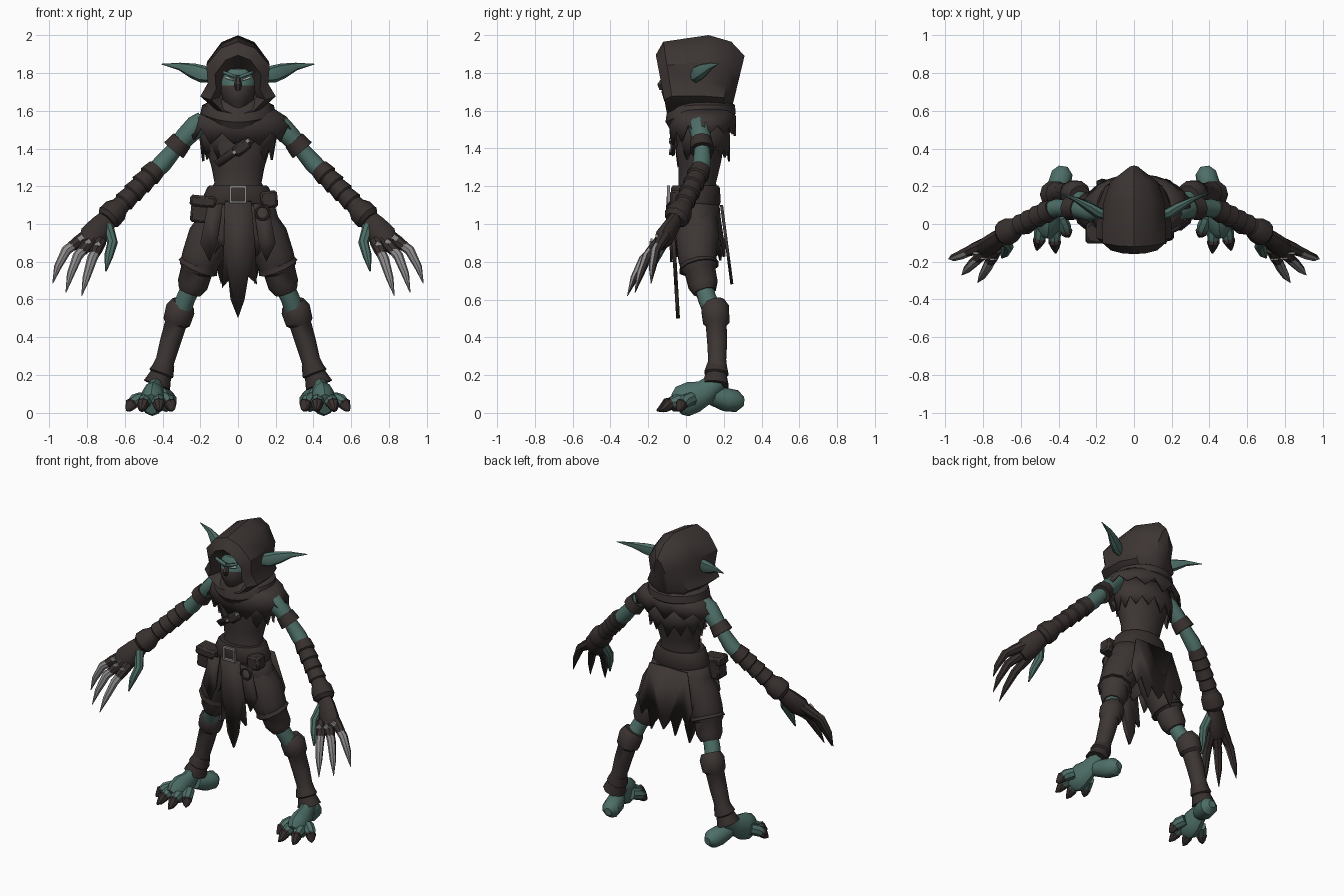
import bpy, bmesh, math, random
from mathutils import Vector

random.seed(4)
if "Cube" in bpy.data.objects:
    bpy.data.objects.remove(bpy.data.objects["Cube"])


def material(name, rgb):
    m = bpy.data.materials.new(name)
    m.use_nodes = True
    m.diffuse_color = (*rgb, 1)
    m.node_tree.nodes["Principled BSDF"].inputs["Base Color"].default_value = (*rgb, 1)
    return m


CLOTH = material("dark_cloth", (0.046, 0.036, 0.034))
LEATHER = material("dark_leather", (0.038, 0.029, 0.027))
SKIN = material("green_skin", (0.075, 0.155, 0.135))
STEEL = material("worn_steel", (0.27, 0.26, 0.26))
EYE = material("pale_eye", (0.4, 0.45, 0.42))


def finish(name, bm, mats, mirror=False, rule=None, thick=0.0):
    bmesh.ops.recalc_face_normals(bm, faces=bm.faces)
    if rule:
        for f in bm.faces:
            f.material_index = rule(f.calc_center_median(), f.normal)
    me = bpy.data.meshes.new(name)
    bm.to_mesh(me)
    bm.free()
    ob = bpy.data.objects.new(name, me)
    bpy.context.collection.objects.link(ob)
    for m in mats:
        me.materials.append(m)
    if thick:
        ob.modifiers.new("Thickness", "SOLIDIFY").thickness = thick
    if mirror:
        ob.modifiers.new("Mirror", "MIRROR")
    bpy.ops.object.select_all(action="DESELECT")
    ob.select_set(True)
    bpy.context.view_layer.objects.active = ob
    bpy.ops.object.shade_smooth_by_angle(angle=math.radians(38))
    return ob


def skin_loops(bm, loops, caps=True):
    rows = [[bm.verts.new(p) for p in loop] for loop in loops]
    for a, b in zip(rows, rows[1:]):
        for i in range(len(a)):
            j = (i + 1) % len(a)
            bm.faces.new((a[i], a[j], b[j], b[i]))
    if caps:
        bm.faces.new(rows[0])
        bm.faces.new(rows[-1])


def limb(name, pts, *mats, sides=10, flat=1.0, mirror=True, rule=None):
    """Tapered tube through (x, y, z, radius) points."""
    ps = [Vector(p[:3]) for p in pts]
    whole = (ps[-1] - ps[0]).normalized()
    ref = Vector((1, 0, 0)) if abs(whole.y) > 0.7 else Vector((0, 1, 0))
    loops = []
    for k, p in enumerate(ps):
        t = (ps[min(k + 1, len(ps) - 1)] - ps[max(k - 1, 0)]).normalized()
        u = t.cross(ref).normalized()
        v = u.cross(t)
        turn = [math.tau * i / sides for i in range(sides)]
        loops.append([p + pts[k][3] * (u * math.cos(a) + v * math.sin(a) * flat) for a in turn])
    bm = bmesh.new()
    skin_loops(bm, loops)
    return finish(name, bm, mats, mirror, rule)


def wraps(name, a, b, count, mat=LEATHER):
    """Overlapping bandage bands between two (x, y, z, radius) ends."""
    a, b = Vector(a), Vector(b)
    pts = []
    for i in range(count):
        for f, s in ((0.02, 0.93), (0.9, 1.1)):
            p = a.lerp(b, (i + f) / count)
            pts.append((p.x, p.y, p.z, p.w * s))
    return limb(name, pts, mat)


def garment(name, rows, mat, hem=0.0, dip=0.0, sides=26, rule=None, mats=None):
    """Horizontal ellipses (z, half width, front y, back y), ragged last edge."""
    loops = []
    for k, (z, rx, yf, yb) in enumerate(rows):
        loop = []
        for i in range(sides):
            a = math.tau * i / sides
            h = z - dip * max(0, -math.sin(a)) ** 2 * k / len(rows)
            if hem and k == len(rows) - 1:
                h += hem * random.uniform(0.3, 0.9) * (-1) ** i
            loop.append((rx * math.cos(a), (yf + yb) / 2 + (yb - yf) / 2 * math.sin(a), h))
        loops.append(loop)
    bm = bmesh.new()
    skin_loops(bm, loops, caps=not hem)
    return finish(name, bm, mats or [mat], rule=rule, thick=0.012 if hem else 0)


def panel(name, outline, y_top, y_low, mat, thick=0.014, mirror=False):
    """Flat cut piece from an (x, z) outline, leaning from y_top to y_low."""
    zs = [z for _, z in outline]
    lo, hi = min(zs), max(zs)
    bm = bmesh.new()
    bm.faces.new([bm.verts.new((x, y_low + (y_top - y_low) * (z - lo) / (hi - lo), z)) for x, z in outline])
    return finish(name, bm, [mat], mirror, thick=thick)


def box(name, at, size, mat, tilt=0.0, bevel=0.012):
    bm = bmesh.new()
    bmesh.ops.create_cube(bm, size=1)
    bmesh.ops.scale(bm, vec=size, verts=bm.verts)
    if bevel:
        bmesh.ops.bevel(bm, geom=bm.edges[:], offset=bevel, segments=1, affect="EDGES")
    ob = finish(name, bm, [mat])
    ob.location, ob.rotation_euler = at, (0, tilt, 0)
    return ob


# Hood: angular sections swept from the face opening to the rear point
half = [(0, 1), (.45, .83), (.84, .35), (.8, -.15), (1, -.5), (.55, -.9), (0, -1)]
outline = half + [(-x, z) for x, z in half[-2:0:-1]]
loops = []
for y, lean, w, top, low in ((-.02, -.05, .1, 1.83, 1.62), (-.1, -.06, .145, 1.895, 1.58),
                             (-.06, -.06, .2, 1.965, 1.58), (.08, .04, .195, 2, 1.57),
                             (.19, .05, .15, 1.965, 1.57), (.24, .07, .05, 1.89, 1.6)):
    loops.append([(x * w, y + lean * (z + 1) / 2, low + (top - low) * (z + 1) / 2) for x, z in outline])
bm = bmesh.new()
skin_loops(bm, loops)
finish("hood", bm, [CLOTH])

# Face, mask and eyes
garment("head", [(1.59, .04, -.08, .1), (1.65, .08, -.115, .1), (1.7, .095, -.13, .1), (1.735, .1, -.12, .1),
                 (1.785, .1, -.11, .1), (1.82, .08, -.09, .1)], CLOTH, sides=16,
        mats=[CLOTH, SKIN], rule=lambda c, n: int(c.z > 1.725))
panel("eye", [(.02, 1.757), (.07, 1.772), (.065, 1.785), (.025, 1.768)], -.118, -.118, EYE, .008, True)
panel("brow", [(.005, 1.768), (.08, 1.795), (.08, 1.812), (.005, 1.785)], -.112, -.116, SKIN, .02, True)
limb("nose", [(0, -.11, 1.785, .012), (0, -.135, 1.735, .02), (0, -.13, 1.71, .012)], CLOTH, sides=6, mirror=False)

# Long pointed ears
limb("ear", [(.13, .04, 1.785, .035), (.19, .06, 1.795, .046), (.24, .09, 1.812, .04),
             (.31, .13, 1.835, .02), (.405, .17, 1.847, .002)], SKIN, flat=.65, sides=8)

# Neck scarf and ragged shoulder cape
garment("scarf", [(1.66, .13, -.07, .22), (1.63, .19, -.1, .26), (1.585, .2, -.11, .265), (1.54, .16, -.07, .23)],
        CLOTH, dip=.09)
cape = garment("shoulder_cape", [(1.62, .16, -.07, .24), (1.57, .24, -.09, .265), (1.5, .285, -.085, .265)],
               CLOTH, hem=.045, dip=.09)
cape.location.x = .015
garment("vest_rags", [(1.55, .19, -.04, .22), (1.46, .205, -.055, .235), (1.38, .19, -.045, .235)], CLOTH, hem=.06)

# Torso and chest strap
garment("vest", [(1.6, .15, -.02, .2), (1.5, .185, -.05, .22), (1.4, .17, -.055, .2), (1.3, .14, -.04, .18),
                 (1.22, .125, -.04, .16), (1.12, .17, -.05, .17)], CLOTH)
panel("chest_strap", [(-.13, 1.33), (-.1, 1.3), (.14, 1.47), (.11, 1.5)], -.07, -.045, LEATHER)
box("strap_patch", (.02, -.07, 1.405), (.1, .025, .06), LEATHER, -.65)
for x, z in ((-.02, 1.38), (.05, 1.44)):
    box("strap_stud", (x, -.085, z), (.02, .012, .02), STEEL, -.65, 0)

# Belt, buckle, pouches and ring
garment("belt", [(1.205, .15, -.07, .17), (1.19, .165, -.08, .18), (1.12, .195, -.085, .185), (1.1, .19, -.075, .18)], LEATHER)
for s in (-1, 1):
    box("buckle_side", (.04 * s, -.093, 1.157), (.012, .016, .09), STEEL, 0, 0)
    box("buckle_bar", (0, -.093, 1.157 + .04 * s), (.08, .016, .012), STEEL, 0, 0)
box("large_pouch", (-.185, -.04, 1.07), (.13, .1, .13), LEATHER, .1)
box("large_pouch_flap", (-.185, -.048, 1.12), (.14, .11, .06), LEATHER, .1)
box("small_pouch", (.165, -.04, 1.13), (.09, .09, .09), LEATHER, -.1)
bpy.ops.mesh.primitive_torus_add(location=(.13, -.1, 1.06), rotation=(math.pi / 2, 0, 0), major_radius=.036,
                                 minor_radius=.007, major_segments=16, minor_segments=6)
bpy.context.object.name = "belt_ring"
bpy.context.object.data.materials.append(LEATHER)

# Ragged skirt and hanging cloth strips
garment("skirt", [(1.13, .185, -.07, .175), (1.03, .215, -.075, .185), (.93, .245, -.07, .2), (.86, .255, -.05, .21)],
        CLOTH, hem=.07)
panel("front_cloth", [(-.07, 1.12), (.07, 1.12), (.09, .9), (.1, .68), (.055, .72), (.035, .6), (0, .5),
                      (-.04, .6), (-.05, .7), (-.085, .66), (-.075, .9)], -.088, -.052, CLOTH, .02)
panel("side_strip", [(.08, 1.11), (.16, 1.1), (.2, .9), (.15, .8), (.11, .9)], -.08, -.07, CLOTH, mirror=True)
panel("back_cloth", [(0, 1.1), (.14, 1.1), (.2, .86), (.17, .76), (.13, .82), (.09, .68), (.05, .78), (0, .7)],
      .18, .235, CLOTH, .016, True)

# Arms, bands and bracers
limb("arm", [(.18, .07, 1.55, .05), (.22, .07, 1.52, .06), (.28, .08, 1.46, .054), (.34, .085, 1.39, .043),
             (.4, .085, 1.32, .05), (.46, .07, 1.26, .045)], SKIN)
wraps("arm_band", (.295, .08, 1.445, .062), (.345, .085, 1.385, .06), 1)
wraps("bracer", (.43, .08, 1.295, .056), (.655, -.03, 1.065, .05), 5)
limb("glove_cuff", [(.625, -.015, 1.095, .05), (.65, -.03, 1.07, .068), (.685, -.05, 1.035, .07),
                    (.7, -.06, 1.02, .05)], LEATHER)

# Hands with three long blade fingers and a thumb
limb("hand", [(.67, -.04, 1.05, .045), (.72, -.075, .99, .065), (.77, -.115, .93, .075), (.8, -.14, .89, .05)],
     LEATHER, flat=.65)
limb("thumb", [(.69, -.08, .99, .03), (.665, -.12, .9, .028), (.685, -.155, .83, .024), (.7, -.18, .75, .004)], SKIN, sides=8)
fingers = (("outer", (.8, -.11, .94), (.91, -.16, .86), (.982, -.185, .685)),
           ("middle", (.77, -.13, .92), (.85, -.205, .83), (.912, -.27, .637)),
           ("inner", (.73, -.13, .91), (.775, -.225, .81), (.828, -.31, .62)))
for label, base, bend, tip in fingers:
    base, bend, tip = Vector(base), Vector(bend), Vector(tip)
    out = bend.lerp(tip, .45) + (bend - base) * .12
    limb(label + "_finger", [(*base, .034), (*base.lerp(bend, .5), .032), (*bend, .022)], LEATHER, sides=8)
    limb(label + "_blade", [(*base.lerp(bend, .35), .028), (*bend, .027), (*out, .02), (*tip, .002)],
         LEATHER, STEEL, sides=8, rule=lambda c, n: int(n.y < -.25))
    box(label + "_knuckle", base.lerp(bend, .3) + Vector((0, -.03, .012)), (.03, .012, .025), STEEL, .6, 0)
    twin = box(label + "_knuckle", base.lerp(bend, .3) + Vector((0, -.03, .012)), (.03, .012, .025), STEEL, -.6, 0)
    twin.location.x *= -1

# Legs: baggy trousers, bare knees, wrapped boots
limb("trouser_leg", [(.09, .06, 1.02, .11), (.15, .06, .92, .12), (.195, .06, .82, .105), (.215, .07, .76, .098),
                     (.22, .075, .75, .085), (.24, .09, .68, .082), (.255, .1, .64, .062)], CLOTH)
wraps("thigh_strap", (.2, .062, .8, .104), (.215, .07, .765, .1), 1)
limb("knee", [(.24, .09, .68, .05), (.275, .11, .61, .05), (.3, .14, .54, .052)], SKIN)
limb("boot", [(.29, .145, .58, .062), (.305, .155, .55, .078), (.325, .16, .48, .073), (.332, .16, .465, .058),
              (.36, .165, .37, .055), (.385, .165, .28, .05), (.4, .165, .235, .055)], CLOTH)
wraps("ankle_wrap", (.385, .165, .265, .055), (.432, .155, .14, .068), 2)

# Clawed feet
limb("foot", [(.43, .17, .17, .05), (.44, .1, .11, .066), (.45, .04, .085, .085), (.455, -.02, .06, .085),
              (.46, -.05, .045, .06)], SKIN, flat=.72)
limb("heel", [(.42, .14, .09, .05), (.395, .21, .07, .062), (.38, .27, .062, .058), (.375, .305, .06, .025)], SKIN)
for label, bx, tx, ty in (("inner", .39, .345, -.07), ("second", .43, .415, -.155),
                          ("third", .475, .515, -.14), ("outer", .51, .59, -.045)):
    a, b = Vector((bx, .03, .075)), Vector((tx, ty, .012))
    m, k = a.lerp(b, .45), a.lerp(b, .7)
    limb(label + "_toe", [(*a, .036), (m.x, m.y, .062, .037), (k.x, k.y, .045, .028)], SKIN, sides=8)
    limb(label + "_toe_claw", [(m.x, m.y, .062, .024), (k.x, k.y, .046, .034), (*a.lerp(b, .87), .02),
                               (*b, .005)], LEATHER, sides=8)
